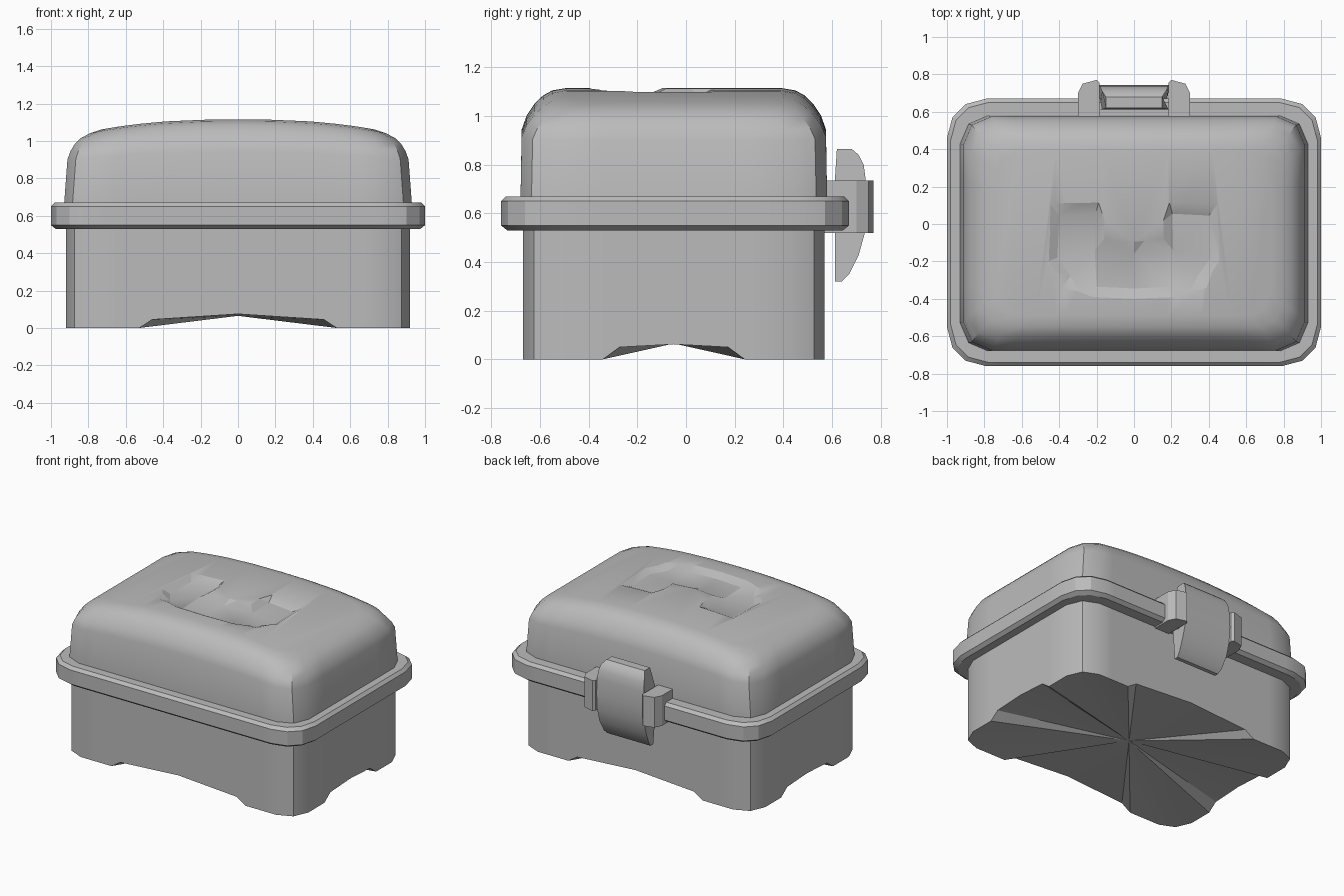
import bpy, bmesh
from math import radians

cube = bpy.data.objects.get("Cube")
if cube:
    bpy.data.objects.remove(cube)

grey = bpy.data.materials.new("plain_grey")
grey.use_nodes = True
grey.diffuse_color = (0.5, 0.5, 0.5, 1)
grey.node_tree.nodes["Principled BSDF"].inputs["Base Color"].default_value = (0.5, 0.5, 0.5, 1)

# Stations along the long and short sides, as fractions of the half size
LONG = [-.72, -.575, -.5, -.25, 0, .25, .5, .575, .72]
SHORT = [-.47, -.36, 0, .36, .47]
CUT = [(1, 0), (.3, .3), (0, 1)]
ROUND = [(1, 0), (.47, .14), (.14, .47), (0, 1)]


def ring(hx, hy, c, corner=CUT):
    """Rectangle outline with cut corners of size c, counter-clockwise."""
    half = [(f * hx, -hy) for f in LONG]
    half += [(hx - c * a, c * b - hy) for a, b in corner]
    half += [(hx, f * hy) for f in SHORT]
    half += [(hx - c * b, hy - c * a) for a, b in corner]
    return half + [(-x, -y) for x, y in half]


def make(name, bm, y=0.0):
    bmesh.ops.recalc_face_normals(bm, faces=bm.faces)
    mesh = bpy.data.meshes.new(name)
    bm.to_mesh(mesh)
    bm.free()
    mesh.materials.append(grey)
    ob = bpy.data.objects.new(name, mesh)
    ob.location.y = y
    bpy.context.collection.objects.link(ob)
    return ob


def smooth(ob, angle=26):
    bpy.ops.object.select_all(action='DESELECT')
    ob.select_set(True)
    bpy.context.view_layer.objects.active = ob
    bpy.ops.object.shade_smooth_by_angle(angle=radians(angle))


def loft(bm, rings):
    """Join closed loops of 3D points with quads."""
    loops = [[bm.verts.new(p) for p in r] for r in rings]
    for a, b in zip(loops, loops[1:]):
        n = len(a)
        for i in range(n):
            j = (i + 1) % n
            bm.faces.new((a[i], a[j], b[j], b[i]))
    return loops


def at(points, z):
    return [(x, y, z) for x, y in points]


# Lower body: notched foot edge, underside fanned up to the middle
outline = ring(.92, .62, .15)
foot = [0, 0, .045, .06, .075, .06, .045, 0, 0] + [0] * 3 + [0, .05, .062, .05, 0] + [0] * 3
bm = bmesh.new()
bottom, _ = loft(bm, [[(x, y, z) for (x, y), z in zip(outline, foot * 2)], at(outline, .56)])
hub = bm.verts.new((0, 0, .065))
for i, v in enumerate(bottom):
    bm.faces.new((hub, bottom[i - 1], v))
smooth(make("lower_body", bm, -.05))

# Rim flange around the seam
bm = bmesh.new()
loft(bm, [at(ring(1 - d, .715 - d, .21 - d * .4, ROUND), z) for d, z in
          [(.14, .53), (.025, .53), (0, .55), (0, .65), (.02, .67), (.14, .67)]])
smooth(make("rim_flange", bm, -.045))


# Domed lid: arched crown with rounded shoulders
def crown(x):
    return 1.115 - .09 * abs(x / .9) ** 2.5


def shoulder(x):
    return .9 + .045 * (1 - (x / .92) ** 2)


rings = [at(ring(.93, .63, .15), .66)]
for hx, hy, c, t in [(.912, .625, .15, 0), (.897, .605, .148, .33), (.873, .572, .14, .62),
                     (.84, .537, .13, .82), (.79, .50, .12, .94), (.73, .44, .11, 1)]:
    rings.append([(x, y, shoulder(x) * (1 - t) + crown(x) * t) for x, y in ring(hx, hy, c)])
bm = bmesh.new()
loops = loft(bm, rings)
top, n, m = loops[-1], len(LONG), len(outline) // 2
front = [top[i] for i in range(-1, n + 1)]
back = [top[i] for i in range(m + n, m - 2, -1)]
for i in range(n + 1):
    bm.faces.new((front[i], front[i + 1], back[i + 1], back[i]))
bm.faces.new(top[n:m])
bm.faces.new(top[m + n:])
bm.faces.new(loops[0][::-1])
lid = make("lid", bm, -.05)

# Sunken U-shaped recess in the lid: rim and floor points of the right half
rim = [(0, -.095), (.16, -.08), (.19, .115), (.45, .11), (.46, -.2), (.39, -.345), (.23, -.39), (0, -.40)]
floor = [(0, -.16), (.21, -.14), (.205, .055), (.40, .045), (.41, -.18), (.34, -.28), (.2, -.335), (0, -.345)]


def both(pts):
    return pts + [(-x, y) for x, y in pts[-2:0:-1]]


low = [(x, y, crown(x) - .028) for x, y in both(floor)]
high = [(2 * rx - fx, 2 * ry - fy, crown(rx) + .028)
        for (rx, ry), (fx, fy) in zip(both(rim), both(floor))]
bm = bmesh.new()
a, b = loft(bm, [low, high])
for loop in (a, b):
    # right half, left half, split on the centre line
    k = len(rim)
    bm.faces.new(loop[:k])
    bm.faces.new(loop[k - 1:] + loop[:1])
bmesh.ops.triangulate(bm, faces=bm.faces)
cutter = make("recess_cutter", bm)
cutter.hide_render = True
mod = lid.modifiers.new("recess", 'BOOLEAN')
mod.operation, mod.object, mod.solver = 'DIFFERENCE', cutter, 'EXACT'
smooth(lid)
bpy.ops.object.modifier_apply(modifier="recess")
bpy.data.objects.remove(cutter)
smooth(lid)

# Latch brackets on the back
plan = [(.185, .56), (.30, .56), (.30, .70), (.275, .75), (.20, .77), (.185, .755)]
for side, name in ((1, "left_bracket"), (-1, "right_bracket")):
    bm = bmesh.new()
    a, b = loft(bm, [[(side * x, y, z) for x, y in plan] for z in (.52, .735)])
    bm.faces.new(a)
    bm.faces.new(b)
    smooth(make(name, bm))

# Curved latch plate: half width, y, z around the side profile
profile = [(.17, .612, .32), (.17, .64, .32), (.178, .67, .35), (.185, .71, .43), (.185, .735, .52),
           (.185, .742, .63), (.185, .738, .74), (.18, .73, .80), (.17, .71, .84), (.15, .68, .865),
           (.15, .62, .865), (.185, .612, .74), (.185, .612, .52)]
bm = bmesh.new()
a, b = loft(bm, [[(s * w, y, z) for w, y, z in profile] for s in (-1, 1)])
bm.faces.new(a)
bm.faces.new(b)
smooth(make("latch_plate", bm), 35)
